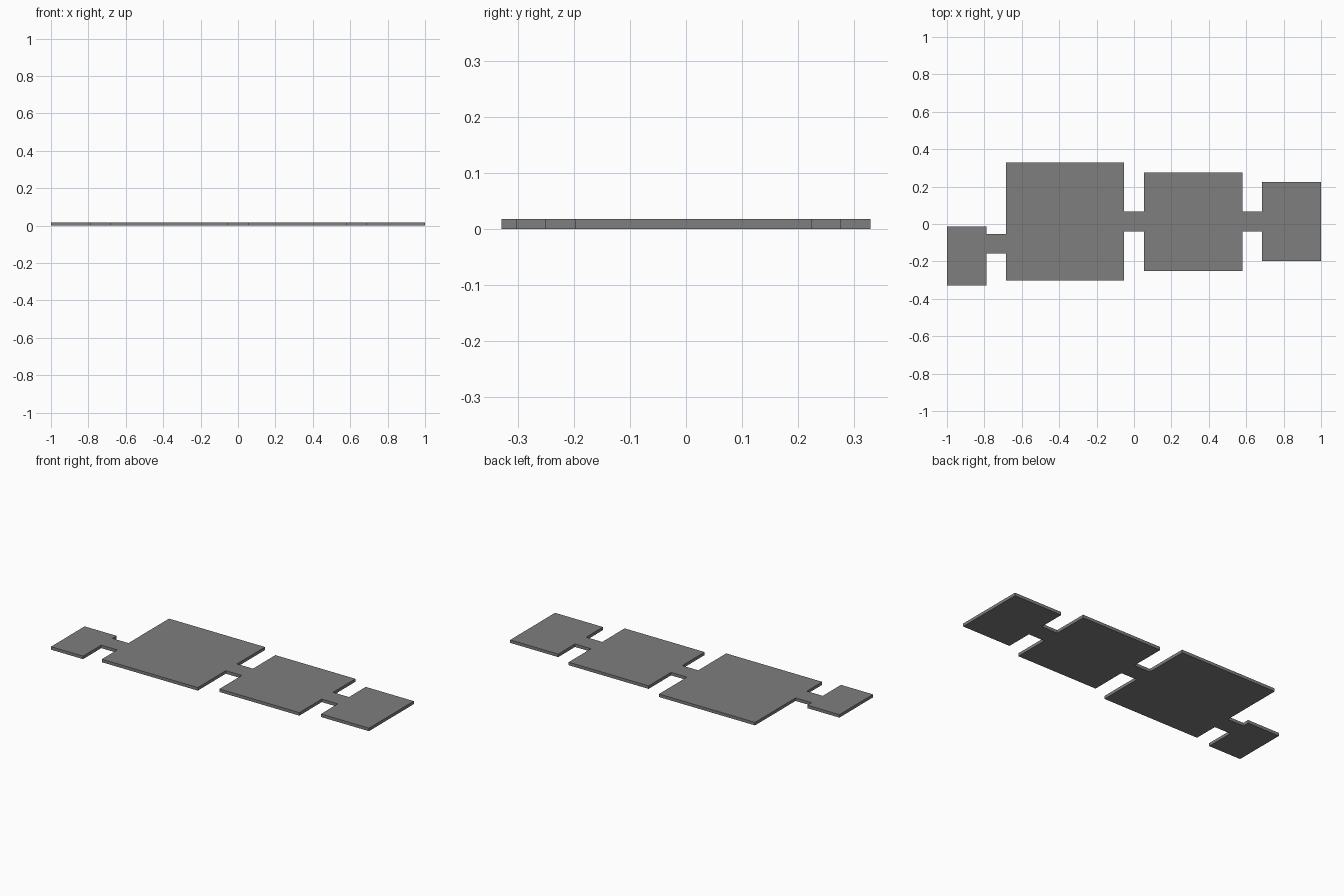
import bpy, bmesh

if "Cube" in bpy.data.objects:
    bpy.data.objects.remove(bpy.data.objects["Cube"])

U = 2 / 19          # grid module: the whole plan is 19 modules long
THICK = 0.018

# Plan sections along x: (length in modules, width in modules, y centre)
sections = [
    (2, 3, -0.171),   # small end room
    (1, 1, -0.105),   # link
    (6, 6, 0.013),    # large room
    (1, 1, 0.013),    # link
    (5, 5, 0.013),    # middle room
    (1, 1, 0.013),    # link
    (3, 4, 0.013),    # far end room
]

# Walk the sections to trace the lower and upper edges of the plan
lower, upper = [], []
x = -1.0
for length, width, cy in sections:
    half = width * U / 2
    for px in (x, x + length * U):
        lower.append((px, cy - half))
        upper.append((px, cy + half))
    x += length * U

# Extrude the closed outline into one solid slab
bm = bmesh.new()
base = bm.faces.new([bm.verts.new((px, py, 0)) for px, py in lower + upper[::-1]])
top = bmesh.ops.extrude_face_region(bm, geom=[base], use_keep_orig=True)
bmesh.ops.translate(bm, vec=(0, 0, THICK),
                    verts=[g for g in top["geom"] if isinstance(g, bmesh.types.BMVert)])
bmesh.ops.recalc_face_normals(bm, faces=bm.faces)
bmesh.ops.triangulate(bm, faces=[f for f in bm.faces if len(f.verts) > 4])

mesh = bpy.data.meshes.new("floor_slab")
bm.to_mesh(mesh)
bm.free()
slab = bpy.data.objects.new("floor_slab", mesh)
bpy.context.collection.objects.link(slab)

# Dark grey floor colour
mat = bpy.data.materials.new("dark_grey")
mat.diffuse_color = (0.21, 0.21, 0.21, 1)
mat.use_nodes = True
mat.node_tree.nodes["Principled BSDF"].inputs["Base Color"].default_value = mat.diffuse_color
mesh.materials.append(mat)
